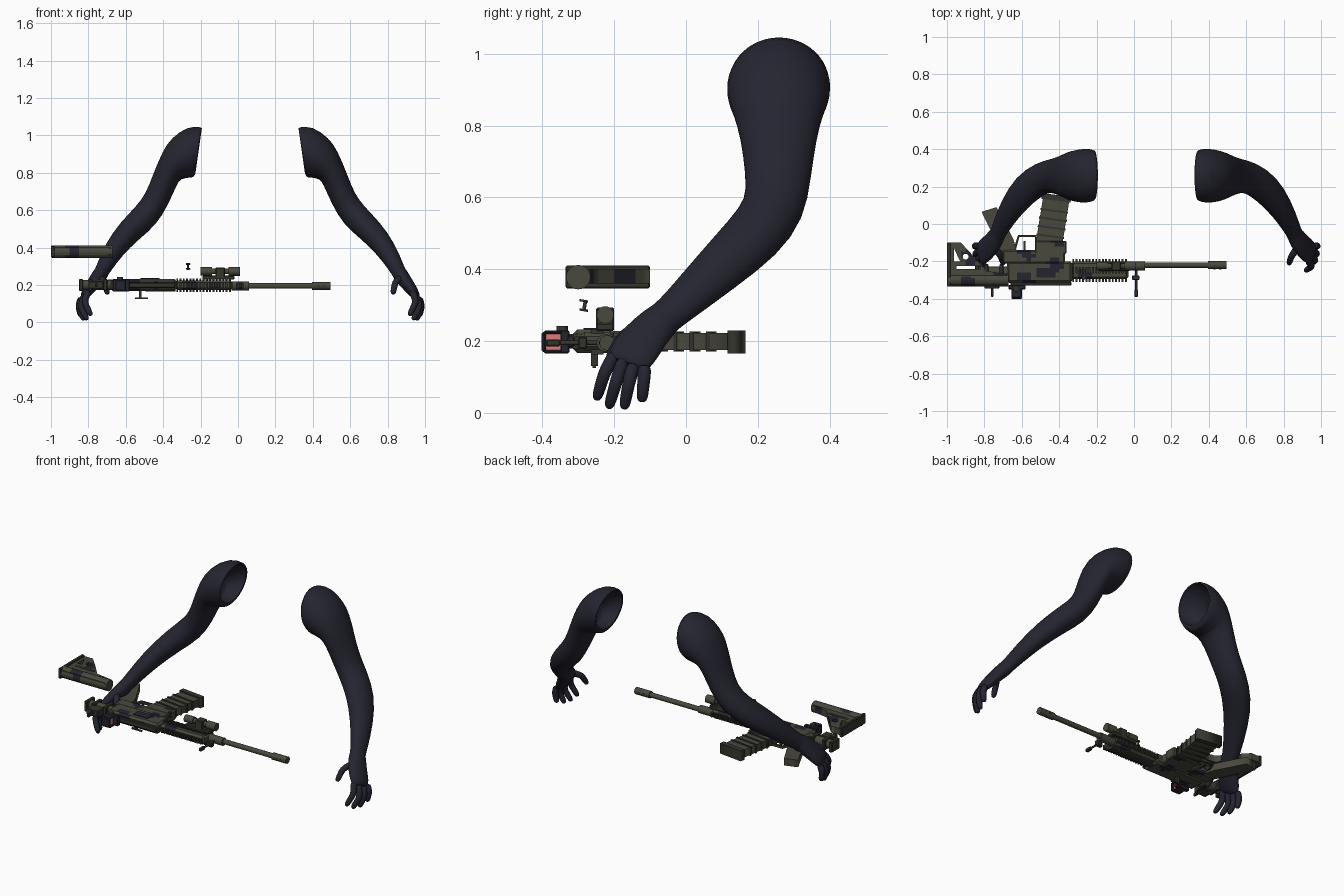
import bpy, bmesh, math
from mathutils import Vector, Matrix

if "Cube" in bpy.data.objects:
    bpy.data.objects.remove(bpy.data.objects["Cube"])


def material(name, rgb):
    m = bpy.data.materials.new(name)
    m.use_nodes = True
    m.diffuse_color = (*rgb, 1)
    m.node_tree.nodes["Principled BSDF"].inputs["Base Color"].default_value = (*rgb, 1)
    return m


NAVY = material("dark navy fabric", (0.018, 0.018, 0.03))
OLIVE = material("olive metal", (0.065, 0.065, 0.047))
DARK = material("dark olive", (0.035, 0.036, 0.028))
RED = material("red glass", (0.7, 0.2, 0.19))


def finish(name, bm, mat, smooth=True, camo=False):
    """Turn a bmesh into an object, with optional camouflage patches."""
    if camo:
        for axis, step in ((0, 0.025), (1, 0.02)):
            vals = [v.co[axis] for v in bm.verts]
            n = Vector((axis == 0, axis == 1, 0))
            for k in range(math.ceil(min(vals) / step), math.ceil(max(vals) / step)):
                bmesh.ops.bisect_plane(bm, geom=bm.verts[:] + bm.edges[:] + bm.faces[:],
                                       plane_co=n * k * step, plane_no=n)
    bmesh.ops.recalc_face_normals(bm, faces=bm.faces)
    me = bpy.data.meshes.new(name)
    me.materials.append(mat)
    if camo:
        me.materials.append(NAVY)
        for f in bm.faces:
            c = f.calc_center_median()
            f.material_index = int(math.sin(c.x * 41) + math.sin(c.y * 47 + c.x * 17) > 0.85)
    bm.to_mesh(me)
    bm.free()
    ob = bpy.data.objects.new(name, me)
    bpy.context.collection.objects.link(ob)
    if smooth:
        bpy.ops.object.select_all(action="DESELECT")
        ob.select_set(True)
        bpy.context.view_layer.objects.active = ob
        bpy.ops.object.shade_smooth_by_angle(angle=math.radians(40))
    return ob


def boxes(name, spans, mat, bevel=0.004, camo=False):
    """Boxes given as (x0, x1, y0, y1, z0, z1)."""
    bm = bmesh.new()
    for x0, x1, y0, y1, z0, z1 in spans:
        mid = Vector((x0 + x1, y0 + y1, z0 + z1)) / 2
        bmesh.ops.create_cube(bm, size=1, matrix=Matrix.Translation(mid)
                              @ Matrix.Diagonal((x1 - x0, y1 - y0, z1 - z0, 1)))
    if bevel:
        bmesh.ops.bevel(bm, geom=bm.edges[:], offset=bevel, segments=1, affect="EDGES")
    return finish(name, bm, mat, False, camo)


def rod(name, p, q, r, mat, r2=None, camo=False):
    bm = bmesh.new()
    p, q = Vector(p), Vector(q)
    turn = (q - p).to_track_quat("Z", "Y").to_matrix().to_4x4()
    bmesh.ops.create_cone(bm, cap_ends=True, segments=20, radius1=r, radius2=r2 or r,
                          depth=(q - p).length, matrix=Matrix.Translation((p + q) / 2) @ turn)
    return finish(name, bm, mat, True, camo)


def prism(name, outline, z0, z1, mat, holes=(), camo=False):
    """A flat outline with holes, extruded along z."""
    cu = bpy.data.curves.new(name, "CURVE")
    cu.dimensions, cu.fill_mode, cu.extrude = "2D", "BOTH", (z1 - z0) / 2
    for loop in (outline, *holes):
        s = cu.splines.new("POLY")
        s.points.add(len(loop) - 1)
        s.use_cyclic_u = True
        for pt, (x, y) in zip(s.points, loop):
            pt.co = (x, y, 0, 1)
    tmp = bpy.data.objects.new(name + " outline", cu)
    bpy.context.collection.objects.link(tmp)
    bpy.context.view_layer.update()
    bm = bmesh.new()
    bm.from_mesh(tmp.evaluated_get(bpy.context.evaluated_depsgraph_get()).to_mesh())
    bpy.data.objects.remove(tmp)
    bmesh.ops.remove_doubles(bm, verts=bm.verts, dist=0.0001)
    bmesh.ops.translate(bm, verts=bm.verts, vec=(0, 0, (z0 + z1) / 2))
    return finish(name, bm, mat, False, camo)


def loft(name, rings, side, mat, n=24, cuts=1):
    """Skin elliptical rings (centre, radii, optional normal), mirrored for the other side."""
    bm, loops = bmesh.new(), []
    for i, ring in enumerate(rings):
        c = Vector(ring[0])
        if len(ring) > 2:
            t = Vector(ring[2]).normalized()
        else:
            t = (Vector(rings[min(i + 1, len(rings) - 1)][0]) - Vector(rings[max(i - 1, 0)][0])).normalized()
        u = (Vector((0, 1, 0)) - t * t.y).normalized()
        v = t.cross(u)
        loop = []
        for k in range(n):
            a = 2 * math.pi * k / n
            p = c + u * ring[1][0] * math.cos(a) + v * ring[1][1] * math.sin(a)
            if side < 0:
                p.x = 0.13 - p.x
            loop.append(bm.verts.new(p))
        loops.append(loop)
    for a, b in zip(loops, loops[1:]):
        for k in range(n):
            bm.faces.new((a[k], a[(k + 1) % n], b[(k + 1) % n], b[k]))
    bm.faces.new(loops[0])
    bm.faces.new(loops[-1])
    ob = finish(name, bm, mat)
    sub = ob.modifiers.new("rounding", "SUBSURF")
    sub.levels = sub.render_levels = cuts


# Sleeved arms with open shoulders, and gloved hands
ARM = [((.46, .26, .86), (.07, .06), (1, 0, -.5)), ((.37, .26, .92), (.118, .112), (1, 0, .1)),
       ((.338, .26, .918), (.124, .117), (1, 0, .15)), ((.34, .26, .917), (.138, .13), (1, 0, .15)),
       ((.385, .258, .912), (.147, .14), (1, 0, -.1)), ((.435, .257, .88), (.142, .118), (1, 0, -.5)),
       ((.485, .257, .845), (.128, .09), (.86, 0, -.51)), ((.52, .258, .765), (.106, .07)),
       ((.562, .257, .66), (.092, .067)), ((.62, .25, .57), (.086, .074)),
       ((.71, .19, .49), (.088, .068)), ((.79, .085, .395), (.072, .056)),
       ((.845, -.02, .297), (.053, .042)), ((.862, -.06, .264), (.049, .038)),
       ((.868, -.07, .255), (.055, .042)), ((.888, -.1, .228), (.06, .038)),
       ((.92, -.135, .185), (.068, .033)), ((.948, -.158, .148), (.064, .025)),
       ((.955, -.165, .133), (.052, .014))]
FINGERS = {"index_finger": ((.93, -.195, .17), (.952, -.228, .11), (.915, -.25, .035)),
           "middle_finger": ((.945, -.172, .155), (.972, -.195, .085), (.935, -.216, .012)),
           "ring_finger": ((.96, -.145, .14), (.98, -.16, .08), (.953, -.173, .01)),
           "little_finger": ((.968, -.115, .135), (.982, -.118, .085), (.97, -.123, .03)),
           "thumb": ((.875, -.125, .24), (.84, -.175, .215), (.828, -.215, .15))}
for side, label in ((1, "left"), (-1, "right")):
    loft(label + "_arm", ARM, side, NAVY)
    for finger, (a, b, c) in FINGERS.items():
        a, b, c = Vector(a), Vector(b), Vector(c)
        path = [a, a.lerp(b, .6), b, b.lerp(c, .5), b.lerp(c, .85), c]
        loft(label + "_" + finger, [(p, (r, r)) for p, r in
             zip(path, (.02, .02, .0185, .0175, .016, .008))], side, NAVY, 10)

# Detached shoulder stock
hole = [(-.90 + .016 * math.cos(k * .6283), -.175 + .016 * math.sin(k * .6283)) for k in range(10)]
prism("stock_frame", [(-.995, -.33), (-.68, -.33), (-.68, -.27), (-.79, -.25), (-.86, -.17), (-.925, -.1),
                      (-.985, -.1), (-.98, -.2)], .36, .4, OLIVE,
      [hole, [(-.95, -.24), (-.82, -.24), (-.82, -.225), (-.95, -.225)],
       [(-.962, -.2), (-.93, -.2), (-.962, -.13)]], True)
rod("stock_tube", (-.995, -.3, .378), (-.67, -.3, .378), .034, OLIVE, camo=True)
boxes("butt_pad", [(-1, -.98, -.335, -.1, .347, .41)], DARK)

# Receiver, buffer tube and lower housing
boxes("upper_receiver", [(-.68, -.33, -.315, -.2, .167, .232)], OLIVE, .012, True)
boxes("lower_receiver", [(-.7, -.37, -.21, -.14, .172, .228), (-.53, -.36, -.16, -.09, .17, .23)], OLIVE, .006, True)
rod("buffer_tube", (-.85, -.255, .2), (-.66, -.255, .2), .027, OLIVE)
boxes("tube_collars", [(x, x + .022, -.295, -.215, .168, .232) for x in (-.85, -.8, -.72)], DARK)
boxes("charging_handle", [(-.55, -.48, -.26, -.25, .125, .133), (-.53, -.515, -.265, -.245, .13, .17)], DARK, 0)
boxes("ejection_cover", [(-.52, -.42, -.285, -.235, .228, .236)], NAVY, 0)

# Pistol grip, trigger and guard
prism("pistol_grip", [(-.7, -.17), (-.62, -.17), (-.645, -.08), (-.735, .09), (-.815, .065)], .178, .222, OLIVE)
prism("trigger_guard", [(-.65, -.15), (-.52, -.15), (-.52, -.06), (-.62, -.06)], .192, .208, DARK,
      [[(-.632, -.14), (-.53, -.14), (-.53, -.07), (-.613, -.07)]])
boxes("trigger", [(-.59, -.58, -.15, -.09, .194, .206)], DARK, 0)

# Magazine leaning forward, with ribs and a base
def across(y0, y1, grow=0):
    shift = lambda y: (y + .1) * .16
    return [(-.525 - grow + shift(y0), y0), (-.385 + grow + shift(y0), y0 - .02),
            (-.385 + grow + shift(y1), y1 - .02), (-.525 - grow + shift(y1), y1)]

prism("magazine", across(-.11, .15), .175, .222, OLIVE)
for k in range(4):
    prism("magazine_rib", across(-.06 + k * .045, -.05 + k * .045, .004), .171, .226, DARK)
prism("magazine_base", across(.135, .165, .008), .166, .23, DARK)

# Handguard with toothed rails on all four sides
boxes("handguard", [(-.335, -.03, -.295, -.2, .173, .225)], OLIVE, .012, True)
teeth = []
for k in range(17):
    x = -.33 + k * .0176
    teeth += [(x, x + .01, -.31, -.29, .185, .213), (x, x + .01, -.205, -.187, .185, .213),
              (x, x + .01, -.265, -.23, .162, .178), (x, x + .01, -.265, -.23, .22, .234)]
boxes("rail_teeth", teeth, DARK, 0)
boxes("top_rail", [(-.66, -.335, -.33, -.31, .185, .213)], DARK)

# Barrel, gas block and muzzle
rod("barrel", (-.05, -.22, .195), (.45, -.22, .195), .015, OLIVE)
rod("gas_block", (-.035, -.225, .195), (.06, -.225, .195), .024, OLIVE)
rod("muzzle_brake", (.395, -.22, .195), (.495, -.22, .195), .021, OLIVE)
boxes("muzzle_slots", [(x, x + .012, -.242, -.198, .19, .2) for x in (.425, .455)], DARK, 0)
rod("front_post", (.012, -.24, .195), (.012, -.385, .195), .006, DARK)
boxes("front_post_foot", [(-.01, .03, -.3, -.275, .178, .212), (.002, .022, -.39, -.35, .185, .205)], DARK)

# Side-mounted light
rod("light_body", (-.17, -.225, .273), (-.02, -.225, .273), .015, OLIVE)
rod("light_head", (-.05, -.225, .273), (.012, -.225, .273), .024, OLIVE)
rod("light_tail", (-.2, -.225, .273), (-.14, -.225, .273), .022, OLIVE)
boxes("light_mount", [(-.19, -.02, -.25, -.2, .228, .25), (-.12, -.07, -.25, -.2, .24, .293)], DARK)

# Reflex sight with red glass, and folded rear sight
boxes("reflex_sight", [(-.67, -.58, -.35, -.325, .165, .23), (-.655, -.6, -.395, -.34, .165, .175),
                       (-.655, -.6, -.395, -.34, .22, .23), (-.655, -.6, -.402, -.39, .17, .225)], NAVY)
boxes("sight_glass", [(-.62, -.613, -.39, -.35, .175, .22)], RED, 0)
rod("sight_knob", (-.63, -.345, .225), (-.63, -.345, .242), .016, DARK)
boxes("rear_sight", [(-.8, -.72, -.345, -.28, .18, .22), (-.765, -.75, -.39, -.34, .19, .21)], DARK)

# Loose pin above the rail
rod("pin_shaft", (-.267, -.285, .283), (-.267, -.28, .312), .005, DARK)
for z in (.283, .309):
    rod("pin_head", (-.267, -.285, z), (-.267, -.284, z + .006), .012, DARK)
